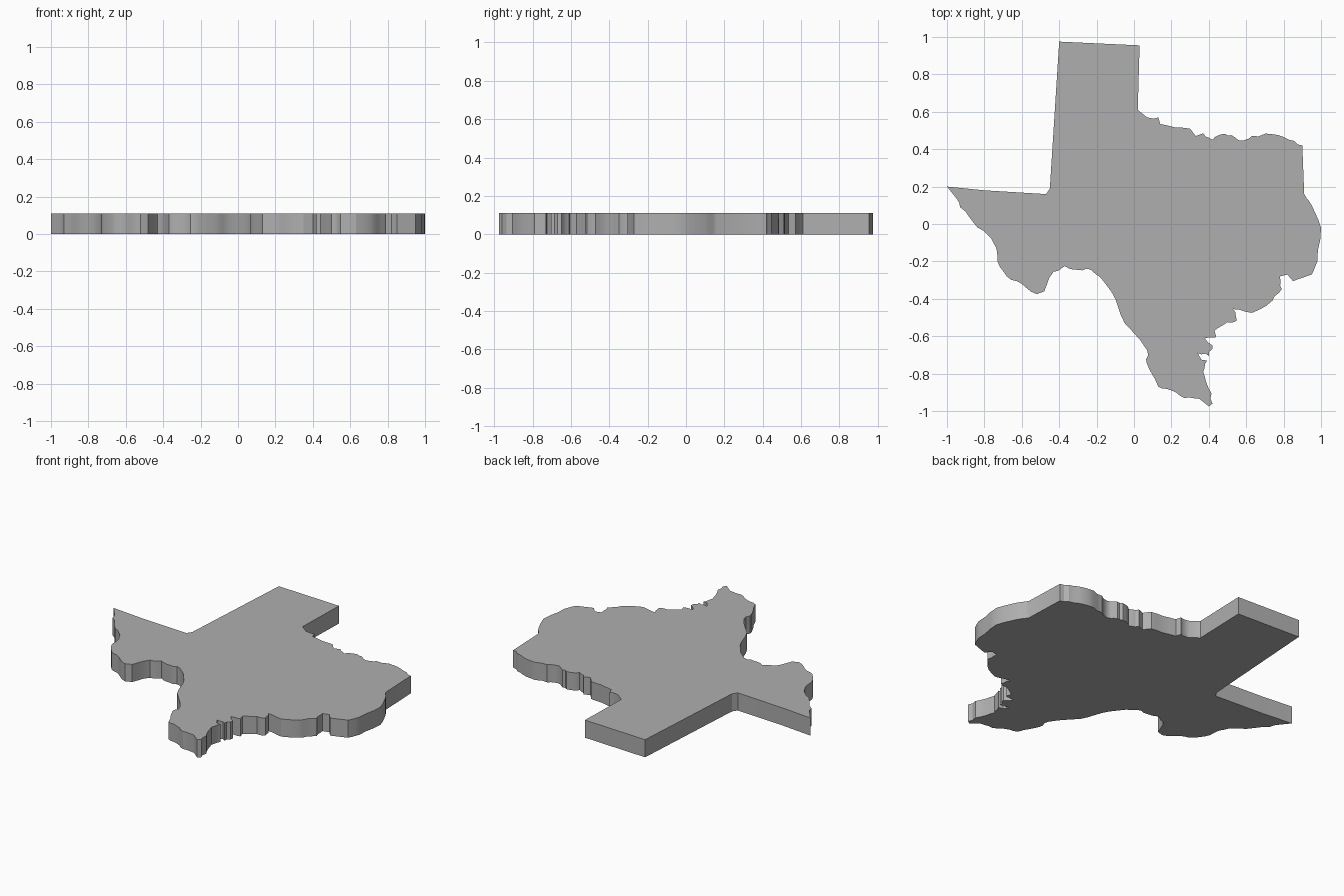
import bpy, bmesh, random
from mathutils import Vector

if "Cube" in bpy.data.objects:
    bpy.data.objects.remove(bpy.data.objects["Cube"])

random.seed(4)
HEIGHT = 0.11

# Borders, clockwise from the west tip
straight_west = [(-1, .20), (-.8, .18), (-.47, .16), (-.45, .19), (-.40, .975),
                 (.03, .955), (.02, .61)]
north_river = [(.07, .57), (.13, .57), (.14, .535), (.26, .515), (.30, .51), (.33, .47),
               (.37, .485), (.42, .45), (.47, .48), (.52, .475), (.57, .445), (.63, .47),
               (.74, .48), (.83, .45), (.90, .42)]
east_side = [(.91, .16), (.95, .10), (1, -.02), (.98, -.20), (.95, -.27)]
coast = [(.85, -.305), (.82, -.27), (.78, -.28), (.79, -.35), (.74, -.41), (.63, -.475),
         (.53, -.455), (.55, -.515), (.50, -.525), (.43, -.57), (.44, -.605), (.38, -.61),
         (.42, -.65), (.40, -.705), (.34, -.69), (.36, -.725), (.39, -.73), (.37, -.79),
         (.40, -.88), (.42, -.96), (.40, -.975)]
south_river = [(.35, -.935), (.27, -.93), (.20, -.89), (.13, -.87), (.07, -.75), (.07, -.675),
               (-.05, -.53), (-.10, -.40), (-.16, -.31), (-.23, -.245), (-.30, -.245),
               (-.37, -.225), (-.43, -.255), (-.48, -.36), (-.52, -.375), (-.60, -.32),
               (-.68, -.28), (-.73, -.20), (-.74, -.12), (-.78, -.06), (-.86, .01),
               (-.93, .09), (-.96, .15)]


def ragged(points, amount):
    """Split each longer step in three and nudge the new points sideways."""
    out = []
    for a, b in zip(points, points[1:]):
        a, b = Vector(a), Vector(b)
        d = b - a
        side = Vector((-d.y, d.x)).normalized()
        out.append(a)
        if d.length > 0.05:
            out += [a.lerp(b, t) + side * random.uniform(-amount, amount) for t in (.33, .67)]
    return out + [Vector(points[-1])]


outline = (straight_west + ragged(north_river, .008) + ragged(east_side, .004)
           + ragged(coast, .008) + ragged(south_river, .007))

# Flat map plate raised from the outline
bm = bmesh.new()
face = bm.faces.new([bm.verts.new((p[0], p[1], 0)) for p in outline])
top = bmesh.ops.extrude_face_region(bm, geom=[face], use_keep_orig=True)
bmesh.ops.translate(bm, vec=(0, 0, HEIGHT),
                    verts=[v for v in top["geom"] if isinstance(v, bmesh.types.BMVert)])
bmesh.ops.recalc_face_normals(bm, faces=bm.faces)
bmesh.ops.triangulate(bm, faces=[f for f in bm.faces if len(f.verts) > 4])

mesh = bpy.data.meshes.new("state_map_plate")
bm.to_mesh(mesh)
bm.free()

# Mid grey finish
grey = bpy.data.materials.new("mid_grey")
grey.diffuse_color = (0.43, 0.43, 0.43, 1)
grey.use_nodes = True
grey.node_tree.nodes["Principled BSDF"].inputs["Base Color"].default_value = grey.diffuse_color
mesh.materials.append(grey)

plate = bpy.data.objects.new("state_map_plate", mesh)
bpy.context.collection.objects.link(plate)
bpy.context.view_layer.objects.active = plate
plate.select_set(True)
bpy.ops.object.shade_smooth_by_angle(angle=0.52)
